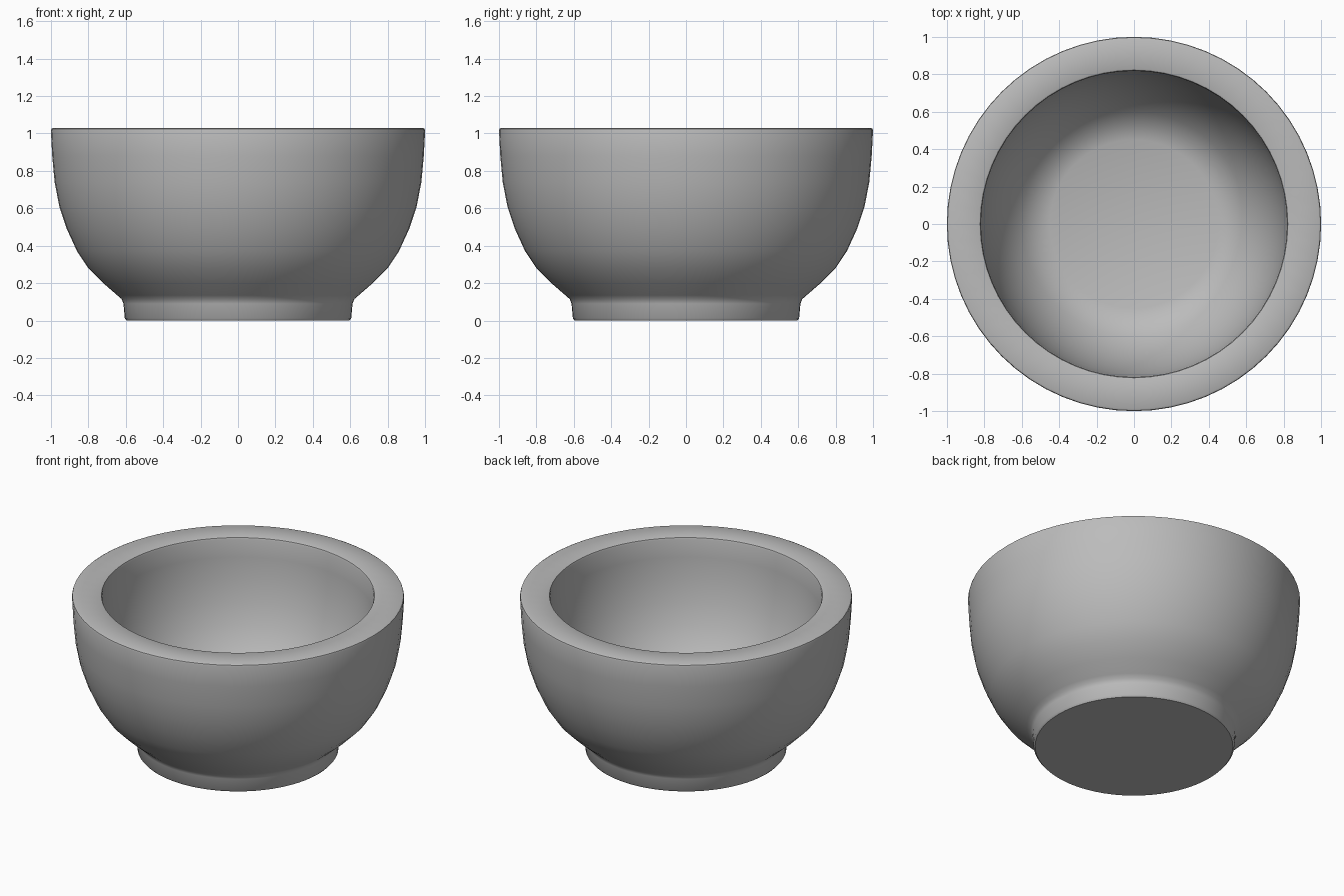
import bpy
import math

cube = bpy.data.objects.get("Cube")
if cube:
    bpy.data.objects.remove(cube, do_unlink=True)

SEGMENTS = 64

# Plain grey stoneware
grey = bpy.data.materials.new("grey stoneware")
grey.use_nodes = True
colour = (0.5, 0.5, 0.5, 1)
grey.diffuse_color = colour
grey.node_tree.nodes["Principled BSDF"].inputs["Base Color"].default_value = colour


def lathe(name, profile, material):
    """Spin (radius, height) points about z; the ends close on the axis."""
    verts, rings = [], []
    for r, z in profile:
        count = SEGMENTS if r > 0 else 1
        rings.append([len(verts) + i for i in range(count)])
        for i in range(count):
            a = math.tau * i / SEGMENTS
            verts.append((r * math.cos(a), r * math.sin(a), z))
    faces = []
    for low, high in zip(rings, rings[1:]):
        for i in range(SEGMENTS):
            j = (i + 1) % SEGMENTS
            if len(low) == 1:
                faces.append((low[0], high[j], high[i]))
            elif len(high) == 1:
                faces.append((low[i], low[j], high[0]))
            else:
                faces.append((low[i], low[j], high[j], high[i]))
    mesh = bpy.data.meshes.new(name)
    mesh.from_pydata(verts, [], faces)
    mesh.materials.append(material)
    obj = bpy.data.objects.new(name, mesh)
    bpy.context.collection.objects.link(obj)
    bpy.ops.object.select_all(action="DESELECT")
    obj.select_set(True)
    bpy.context.view_layer.objects.active = obj
    bpy.ops.object.shade_smooth_by_angle(angle=math.radians(40))
    return obj


# Foot ring and flat underside
foot = [(0, 0), (0.595, 0), (0.605, 0.012), (0.612, 0.09), (0.622, 0.115)]
# Rounded outer wall
outside = [(0.645, 0.135), (0.72, 0.2), (0.8, 0.28), (0.86, 0.37), (0.915, 0.49),
           (0.955, 0.61), (0.98, 0.74), (0.993, 0.88), (1, 1.015)]
# Broad flat rim with softened edges
rim = [(0.997, 1.025), (0.987, 1.03), (0.83, 1.03), (0.822, 1.026), (0.818, 1.015)]
# Inner wall running down to the floor
inside = [(0.815, 0.9), (0.8, 0.76), (0.77, 0.62), (0.725, 0.49), (0.665, 0.38),
          (0.6, 0.3), (0.53, 0.24), (0.45, 0.215), (0, 0.21)]

lathe("bowl", foot + outside + rim + inside, grey)
